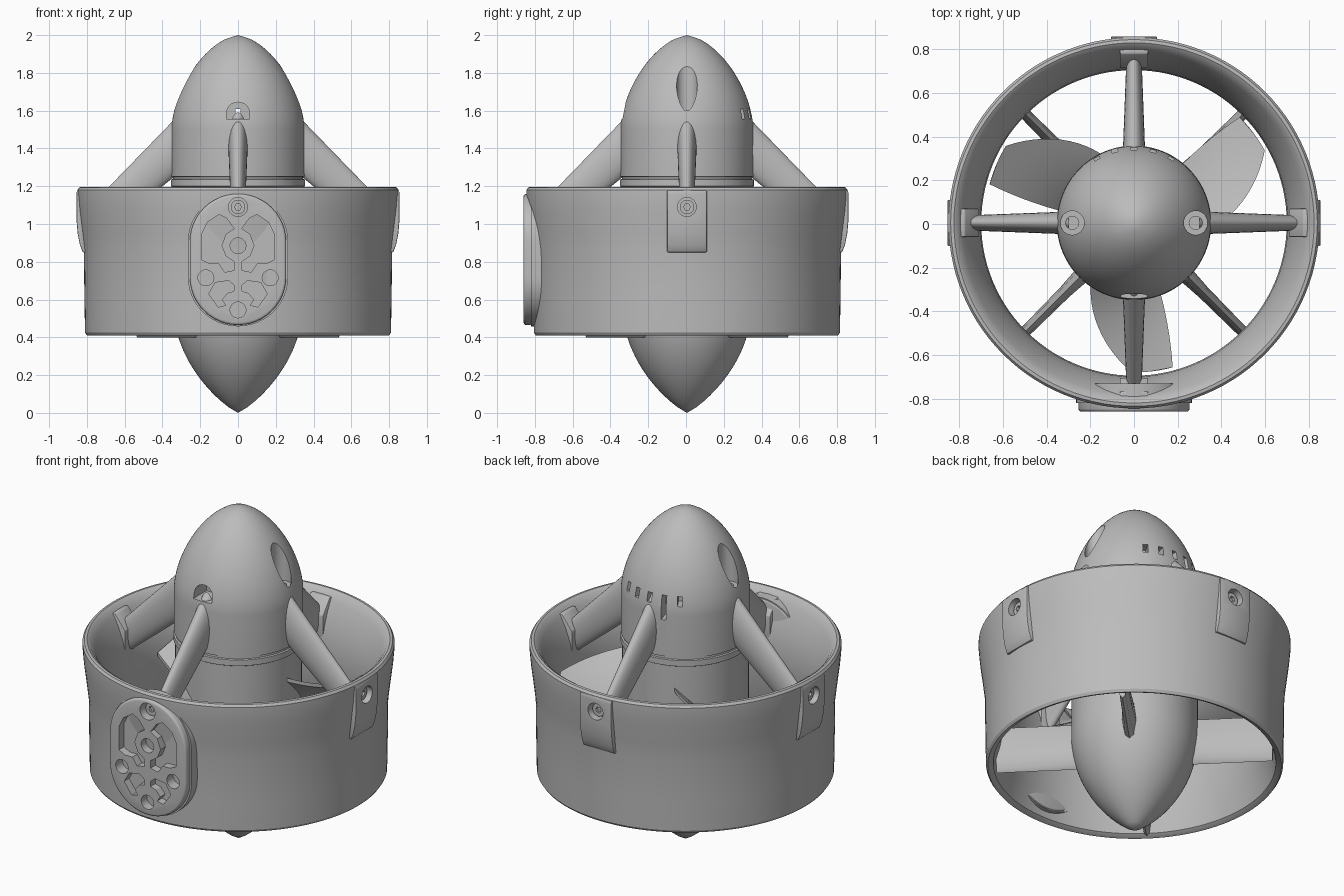
import bpy, bmesh
from math import sin, cos, pi, radians
from mathutils import Matrix, Vector

if "Cube" in bpy.data.objects:
    bpy.data.objects.remove(bpy.data.objects["Cube"], do_unlink=True)

CY = 0.005  # axis offset in y
AXIS = Vector((0, CY, 0))
UP = Vector((0, 0, 1))

mat = bpy.data.materials.new("plain grey")
mat.use_nodes = True
GREY = (0.5, 0.5, 0.5, 1)
mat.diffuse_color = GREY
mat.node_tree.nodes["Principled BSDF"].inputs["Base Color"].default_value = GREY


def make(name, bm):
    bmesh.ops.remove_doubles(bm, verts=bm.verts, dist=1e-5)
    bmesh.ops.recalc_face_normals(bm, faces=bm.faces)
    me = bpy.data.meshes.new(name)
    bm.to_mesh(me)
    bm.free()
    me.materials.append(mat)
    ob = bpy.data.objects.new(name, me)
    bpy.context.collection.objects.link(ob)
    return ob


def activate(ob):
    bpy.ops.object.select_all(action='DESELECT')
    ob.select_set(True)
    bpy.context.view_layer.objects.active = ob


def smooth(ob, angle=32):
    activate(ob)
    bpy.ops.object.shade_smooth_by_angle(angle=radians(angle))


def skin(name, rings, closed_ends=True, loop_rings=False):
    """Join equal closed rings of points into a surface."""
    bm = bmesh.new()
    vs = [[bm.verts.new(p) for p in ring] for ring in rings]
    n = len(vs[0])
    pairs = list(zip(vs, vs[1:])) + ([(vs[-1], vs[0])] if loop_rings else [])
    for a, b in pairs:
        for i in range(n):
            j = (i + 1) % n
            bm.faces.new((a[i], a[j], b[j], b[i]))
    if closed_ends and not loop_rings:
        bm.faces.new(vs[0])
        bm.faces.new(vs[-1])
    return make(name, bm)


def lathe(name, profile, segs=112, hollow=False):
    rings = [[(r * cos(2 * pi * k / segs), CY + r * sin(2 * pi * k / segs), z)
              for k in range(segs)] for r, z in profile]
    return skin(name, rings, closed_ends=False, loop_rings=hollow)


def radial(az):
    a = radians(az)
    return Vector((cos(a), sin(a), 0)), Vector((-sin(a), cos(a), 0))


def facing_prism(name, pts, az, r0, r1):
    """Outline in (sideways, z), extruded outwards from r0 to r1."""
    out, side = radial(az)
    return skin(name, [[AXIS + side * x + UP * z + out * r for x, z in pts] for r in (r0, r1)])


def side_prism(name, pts, az, half):
    """Outline in (radius, z), extruded sideways."""
    out, side = radial(az)
    return skin(name, [[AXIS + out * r + UP * z + side * s for r, z in pts] for s in (-half, half)])


def circle(x, z, r, n=24):
    return [(x + r * cos(2 * pi * k / n), z + r * sin(2 * pi * k / n)) for k in range(n)]


def rect(x, z0, z1, half):
    return [(x - half, z0), (x + half, z0), (x + half, z1), (x - half, z1)]


def upright(name, x, r, z0, z1):
    return skin(name, [[(px, CY + py, z) for px, py in circle(x, 0, r)] for z in (z0, z1)])


def bevel(ob, width, segments=3):
    m = ob.modifiers.new("bevel", 'BEVEL')
    m.width, m.segments, m.limit_method = width, segments, 'ANGLE'
    activate(ob)
    bpy.ops.object.modifier_apply(modifier=m.name)


def cut(ob, cutters):
    for c in cutters:
        m = ob.modifiers.new("cut", 'BOOLEAN')
        m.operation, m.solver, m.object = 'DIFFERENCE', 'EXACT', c
        activate(ob)
        bpy.ops.object.modifier_apply(modifier=m.name)


def discard(cutters):
    for c in cutters:
        bpy.data.objects.remove(c, do_unlink=True)


# Duct: flared intake lip, narrow throat, slightly wider outlet
duct = lathe("duct", [
    (.785, .415), (.80, .41), (.81, .425), (.813, .6), (.816, .85), (.828, .95),
    (.843, 1.07), (.85, 1.15), (.85, 1.18), (.84, 1.194), (.825, 1.196), (.808, 1.185),
    (.785, 1.15), (.755, 1.09), (.725, 1.01), (.705, .92), (.70, .82), (.71, .7),
    (.735, .55), (.77, .425)], hollow=True)

# Hub: pointed tail, straight drum with groove, rounded nose
STEPS = 20
tail = [(.345 * (1 - (1 - k / STEPS) ** 2.1) ** .85, .6 * k / STEPS) for k in range(STEPS + 1)]
drum = [(.345, 1.195), (.354, 1.2), (.354, 1.235), (.345, 1.238), (.345, 1.25), (.352, 1.252)]
nose = [(.352 * (1 - (k / STEPS) ** 1.7) ** .62, 1.5 + .5 * k / STEPS) for k in range(STEPS)]
hub = lathe("hub", tail + drum + nose + [(.04, 1.988), (0, 2)])

# Nose openings: bolt wells, front window, rear slots
cutters = []
for s in (-1, 1):
    cutters += [upright("well", s * .283, .055, 1.6, 2.1), upright("recess", s * .283, .03, 1.56, 1.7)]
arch = [(-.06, 1.555), (.06, 1.555)] + [(.06 * cos(pi * k / 10), 1.59 + .055 * sin(pi * k / 10))
                                       for k in range(11)]
cutters.append(facing_prism("window", arch, -90, .22, .5))
cutters.append(facing_prism("sight_slot", rect(0, 1.555, 1.61, .014), -90, -.5, .3))
for az in (60, 75, 105, 120):
    low = 1.47 if az == 105 else 1.555
    cutters.append(facing_prism("slot", rect(0, low, 1.61, .014), az, .27, .5))
cut(hub, cutters)
discard(cutters)
smooth(hub)

# Sloping struts with oval section, and pads inside the duct
for az in (0, 90, 180, 270):
    out, side = radial(az)
    rings = []
    for r, w, h in ((.30, .052, .155), (.54, .043, .13), (.775, .034, .105)):
        mid = 1.54 - (r - .35) * 1.03 - h
        rings.append([AXIS + out * r + side * x + UP * z for x, z in
                      [(w * cos(2 * pi * k / 32), mid + h * sin(2 * pi * k / 32)) for k in range(32)]])
    smooth(skin("strut", rings))
    pad = side_prism("strut_pad", [(.71, 1.08), (.775, 1.165), (.81, 1.165), (.79, .9), (.71, .9)], az, .065)
    bevel(pad, .006, 2)
    smooth(pad)

# Outer brackets with screw holes
holes = [facing_prism("screw_hole", circle(0, 1.09, .05), az, .80, .95) for az in (0, 90, 180, 270)]
cut(duct, holes)
smooth(duct)
for az, hole in zip((0, 90, 180), holes):
    bracket = side_prism("bracket", [
        (.815, 1.18), (.852, 1.18), (.855, 1.16), (.855, 1.02), (.849, .95), (.837, .89),
        (.822, .85), (.80, .85)], az, .105)
    bevel(bracket, .006, 2)
    cut(bracket, [hole])
    smooth(bracket)
for az in (0, 90, 180, 270):
    head = facing_prism("screw_head", circle(0, 1.09, .038), az, .79, .828)
    socket = facing_prism("socket", circle(0, 1.09, .018, 6), az, .812, .9)
    cut(head, [socket])
    discard([socket])
    smooth(head)

# Front mounting plate: rounded slab with bolt holes and ribbed pockets
R = .255
outline = [(R * cos(pi * k / 24), .905 + R * sin(pi * k / 24)) for k in range(25)]
outline += [(-x, 1.625 - z) for x, z in outline]
plate = facing_prism("mount_plate", outline, -90, .735, .865)
bevel(plate, .014)
pockets = [
    [(.02, .975), (.06, 1.03), (.1, 1.05), (.16, 1.01), (.19, .95), (.19, .81), (.15, .79),
     (.1, .79), (.07, .745), (.02, .755), (.02, .8), (.065, .83), (.087, .885), (.065, .945)],
    [(.155, .63), (.12, .69), (.05, .7), (.02, .675), (.02, .645), (.055, .635), (.085, .6),
     (.065, .57), (.105, .56)]]
cutters = [facing_prism("pocket", [(s * x, z) for x, z in p], -90, .818, .95)
           for p in pockets for s in (-1, 1)]
cutters += [facing_prism("bolt_hole", circle(x, z, .042), -90, .80, .95)
            for x, z in ((0, .885), (-.17, .715), (.17, .715), (0, .545))]
cut(plate, cutters + [holes[3]])
discard(cutters + holes)
smooth(plate)
skirt = facing_prism("plate_skirt", [(x * 1.04, .8125 + (z - .8125) * 1.02) for x, z in outline],
                     -90, .735, .825)
cut_skirt = facing_prism("skirt_cut", outline, -90, .7, .9)
cut(skirt, [cut_skirt])
discard([cut_skirt])
smooth(skirt)

# Lower stator fins
for az in (45, 135, 225, 315):
    out, side = radial(az)
    rings = []
    for r, w in ((.28, .042), (.45, .03), (.755, .025)):
        sect = [(0, .40), (w * .6, .42), (w, .5), (w * .7, .6), (0, .68),
                (-w * .7, .6), (-w, .5), (-w * .6, .42)]
        rings.append([AXIS + out * r + side * x + UP * z for x, z in sect])
    smooth(skin("stator_fin", rings), 50)

# Propeller blades: swept upper edge, straight lower edge
NR, NS, THICK = 12, 14, .011
for turn in (0, 120, 240):
    rings = []
    for i in range(NR + 1):
        t = i / NR
        r = .325 + .36 * t
        a0, a1 = -7 + 36 * t, 51 - 6 * t
        z0, z1 = 1.06 - .1 * t, .74 + .12 * t
        top, low = [], []
        for k in range(NS + 1):
            s = k / NS
            out, _ = radial(a0 + (a1 - a0) * s + turn)
            p = AXIS + out * r + UP * (z0 + (z1 - z0) * s)
            top.append(p + UP * THICK)
            low.append(p - UP * THICK)
        rings.append(top + low[::-1])
    smooth(skin("propeller_blade", rings), 40)
